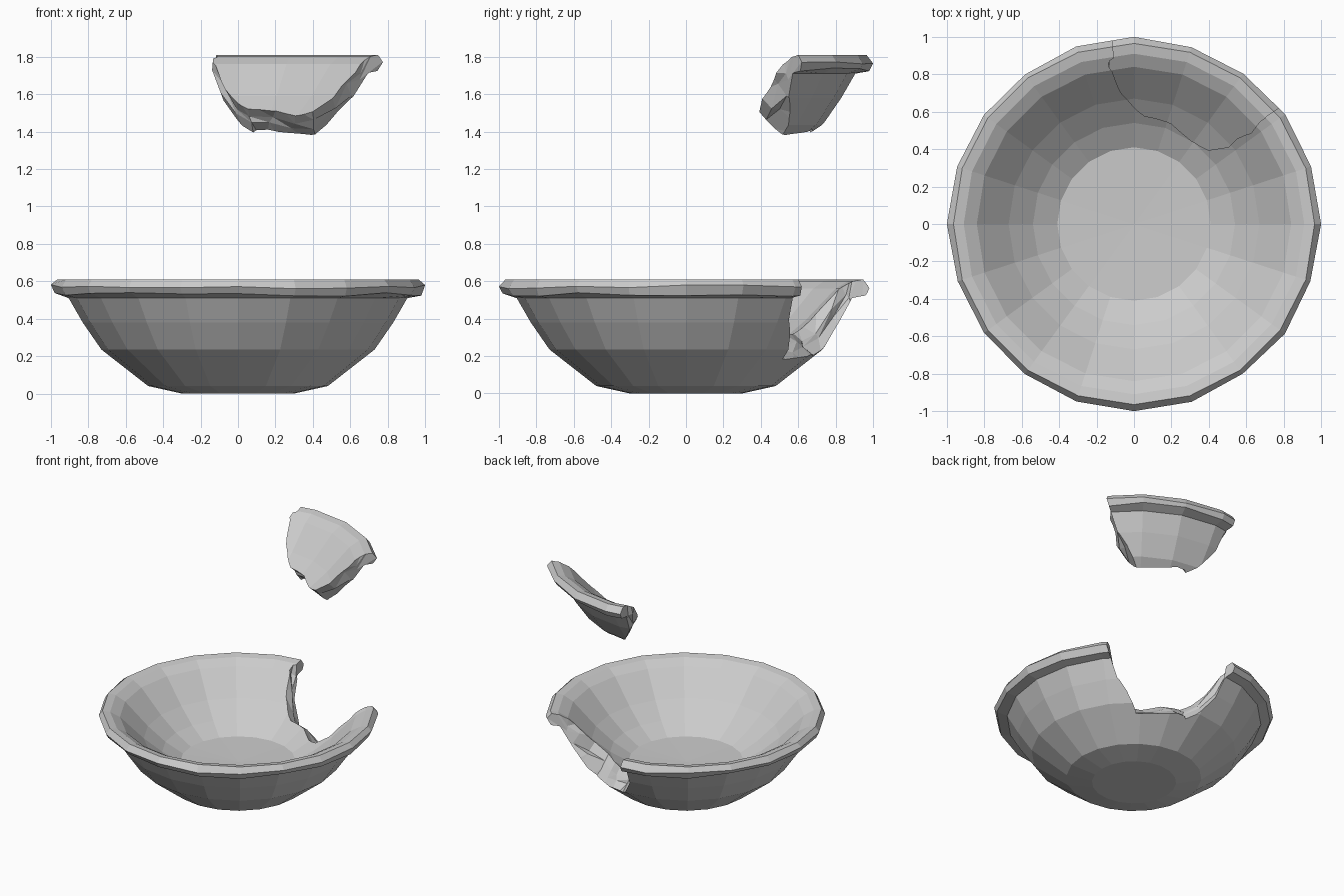
import bpy, bmesh, math, random
from mathutils import Vector

if "Cube" in bpy.data.objects:
    bpy.data.objects.remove(bpy.data.objects["Cube"])

random.seed(4)
SIDES = 20
LIFT = 1.2

# Bowl cross-section (radius, height): outside from the foot up, over the rim, down inside
OUTER = [(0.30, 0.0), (0.48, 0.04), (0.73, 0.235), (0.83, 0.38), (0.905, 0.51)]
RIM = [(0.98, 0.53), (1.0, 0.57), (0.965, 0.61)]
INNER = [(0.91, 0.60), (0.84, 0.56), (0.78, 0.50), (0.67, 0.39), (0.54, 0.285), (0.41, 0.21)]


def mesh_object(name, bm):
    bmesh.ops.recalc_face_normals(bm, faces=bm.faces)
    me = bpy.data.meshes.new(name)
    bm.to_mesh(me)
    bm.free()
    ob = bpy.data.objects.new(name, me)
    bpy.context.collection.objects.link(ob)
    return ob


def whole_bowl(name):
    bm = bmesh.new()
    rings = []
    for r, z in OUTER + RIM + INNER:
        worn = (r, z) in RIM[:2]
        ring = []
        for i in range(SIDES):
            a = math.tau * i / SIDES
            dr = random.uniform(-0.012, 0.0) if worn and i % 5 else 0
            dz = random.uniform(-0.012, 0.012) if worn else 0
            ring.append(bm.verts.new(((r + dr) * math.cos(a), (r + dr) * math.sin(a), z + dz)))
        rings.append(ring)
    for lo, hi in zip(rings, rings[1:]):
        for i in range(SIDES):
            j = (i + 1) % SIDES
            bm.faces.new((lo[i], lo[j], hi[j], hi[i]))
    bm.faces.new(rings[0])
    centre = bm.verts.new((0, 0, 0.20))
    for i in range(SIDES):
        bm.faces.new((rings[-1][i], rings[-1][(i + 1) % SIDES], centre))
    return mesh_object(name, bm)


def radius_at(z):
    for (r0, z0), (r1, z1) in zip(OUTER, OUTER[1:]):
        if z <= z1:
            return r0 + (r1 - r0) * (z - z0) / (z1 - z0)
    return 0.93


def height_at(r):
    for (r1, z1), (r0, z0) in zip(INNER, INNER[1:]):
        if r >= r0:
            return z0 + (z1 - z0) * (r - r0) / (r1 - r0)
    return INNER[-1][1]


# Crack line on the inside (x, y) and on the outside (x, z), left to right
CRACK_IN = [(-0.13, 0.84), (-0.09, 0.73), (-0.01, 0.63), (0.06, 0.57), (0.20, 0.53),
            (0.30, 0.45), (0.40, 0.40), (0.50, 0.42), (0.60, 0.47), (0.66, 0.53)]
CRACK_OUT = [(-0.12, 0.50), (-0.07, 0.40), (-0.02, 0.29), (0.08, 0.19), (0.17, 0.205),
             (0.28, 0.185), (0.42, 0.19), (0.51, 0.27), (0.59, 0.37), (0.66, 0.45)]


def crack_cutter():
    ins = [Vector((x, y, height_at(math.hypot(x, y)))) for x, y in CRACK_IN]
    outs = [Vector((x, math.sqrt(radius_at(z) ** 2 - x * x), z)) for x, z in CRACK_OUT]
    # ends carried up past the rim
    ins = [Vector((-0.12, 0.86, 0.75))] + ins + [Vector((0.68, 0.55, 0.75))]
    outs = [Vector((-0.12, 1.02, 0.72))] + outs + [Vector((0.82, 0.64, 0.72))]
    bm = bmesh.new()
    rows = []
    for t in (-0.3, 0.33, 0.66, 1.8):
        row = []
        for k, (a, b) in enumerate(zip(ins, outs)):
            p = a.lerp(b, t)
            if 0 < t < 1 and 0 < k < len(ins) - 1:
                p += Vector([random.uniform(-0.018, 0.018) for _ in range(3)])
            row.append(bm.verts.new(p))
        rows.append(row)
    n = len(ins)
    for lo, hi in zip(rows, rows[1:]):
        for k in range(n):
            m = (k + 1) % n
            bm.faces.new((lo[k], lo[m], hi[m]))
            bm.faces.new((lo[k], hi[m], hi[k]))
    for row, tip in ((rows[0], (0.2, 0.3, 0.62)), (rows[-1], (0.6, 1.2, 0.3))):
        c = bm.verts.new(tip)
        for k in range(n):
            bm.faces.new((row[k], row[(k + 1) % n], c))
    return mesh_object("crack_cutter", bm)


def cut(ob, cutter, operation):
    mod = ob.modifiers.new("crack", 'BOOLEAN')
    mod.object = cutter
    mod.operation = operation
    mod.solver = 'EXACT'
    bpy.context.view_layer.update()
    dg = bpy.context.evaluated_depsgraph_get()
    me = bpy.data.meshes.new_from_object(ob.evaluated_get(dg))
    ob.modifiers.clear()
    ob.data = me


# Broken bowl and the shard floating above its gap
bowl = whole_bowl("bowl")
shard = bowl.copy()
shard.data = bowl.data.copy()
shard.name = "broken_shard"
bpy.context.collection.objects.link(shard)
cutter = crack_cutter()
cutter.hide_render = True
cut(bowl, cutter, 'DIFFERENCE')
cut(shard, cutter, 'INTERSECT')
shard.location.z = LIFT
bpy.data.objects.remove(cutter)
